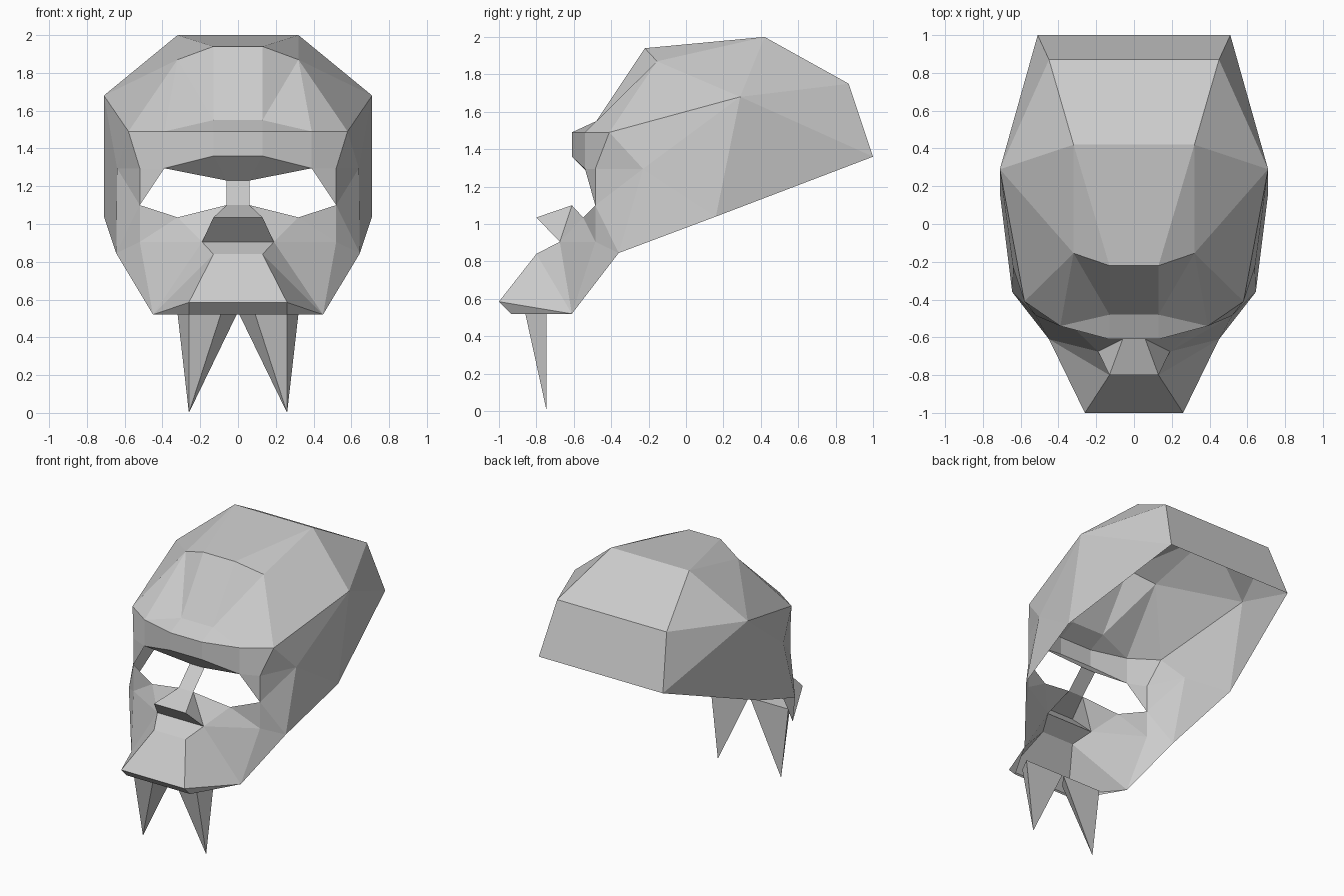
import bpy
import bmesh

default_cube = bpy.data.objects.get("Cube")
if default_cube:
    bpy.data.objects.remove(default_cube, do_unlink=True)

# Single bone-grey material shared by every part
bone = bpy.data.materials.new("bone_grey")
bone.use_nodes = True
colour = (0.6, 0.6, 0.6, 1)
bone.diffuse_color = colour
bone.node_tree.nodes["Principled BSDF"].inputs["Base Color"].default_value = colour


def build_mirrored(name, points, side_faces, centre_strips=()):
    """Build both halves from named points; strips bridge the middle."""
    bm = bmesh.new()
    halves = []
    for sign in (1, -1):
        halves.append({key: bm.verts.new((sign * x, y, z))
                       for key, (x, y, z) in points.items()})
    left, right = halves
    for face in side_faces:
        keys = face.split()
        bm.faces.new([left[k] for k in keys])
        bm.faces.new([right[k] for k in reversed(keys)])
    for strip in centre_strips:
        keys = strip.split()
        for a, b in zip(keys, keys[1:]):
            bm.faces.new((left[a], left[b], right[b], right[a]))
    bmesh.ops.recalc_face_normals(bm, faces=bm.faces[:])
    mesh = bpy.data.meshes.new(name)
    bm.to_mesh(mesh)
    bm.free()
    mesh.materials.append(bone)
    obj = bpy.data.objects.new(name, mesh)
    bpy.context.collection.objects.link(obj)
    return obj


# Landmarks on the left half of the skull
landmarks = {
    "crown": (0.32, 0.42, 2), "back_top": (0.45, 0.87, 1.75),
    "back_rim": (0.51, 1, 1.36), "temple": (0.71, 0.29, 1.68),
    "side_rim": (0.71, 0.16, 1.04), "fore_in": (0.13, -0.22, 1.94),
    "fore_out": (0.32, -0.155, 1.87), "ridge": (0.13, -0.48, 1.55),
    "brow_in": (0.13, -0.61, 1.49), "brow_mid": (0.39, -0.54, 1.49),
    "brow_out": (0.58, -0.41, 1.49), "under_in": (0.13, -0.61, 1.36),
    "under_mid": (0.39, -0.54, 1.295), "bridge": (0.06, -0.48, 1.23),
    "eye_top": (0.52, -0.485, 1.295), "eye_out": (0.52, -0.485, 1.1),
    "eye_low": (0.32, -0.55, 1.035), "cheek": (0.64, -0.23, 1.295),
    "cheek_low": (0.52, -0.485, 0.905), "jaw_back": (0.645, -0.36, 0.845),
    "nose_top": (0.06, -0.61, 1.1), "nose_tip": (0.13, -0.8, 1.035),
    "nostril": (0.19, -0.675, 0.905), "lip": (0.13, -0.8, 0.84),
    "muzzle": (0.26, -1, 0.585), "lip_edge": (0.26, -0.935, 0.52),
    "jaw_corner": (0.45, -0.61, 0.52),
}
skull_faces = [
    # cranium
    "crown temple back_top", "back_top temple back_rim",
    "temple side_rim back_rim", "crown fore_out temple",
    "crown fore_in fore_out", "fore_out brow_out temple",
    # forehead and brow
    "fore_in ridge fore_out", "ridge brow_mid fore_out",
    "fore_out brow_mid brow_out", "ridge brow_in brow_mid",
    "brow_in under_in under_mid brow_mid", "under_in bridge under_mid",
    "brow_mid under_mid eye_top brow_out", "under_mid eye_out eye_top",
    # side of the head
    "brow_out cheek temple", "brow_out eye_top cheek",
    "eye_top eye_out cheek", "eye_out jaw_back cheek",
    "cheek side_rim temple", "cheek jaw_back side_rim",
    # cheek and muzzle
    "eye_out cheek_low jaw_back", "eye_low cheek_low eye_out",
    "nose_top nostril eye_low", "eye_low nostril cheek_low",
    "nose_top nose_tip nostril", "nostril jaw_corner cheek_low",
    "cheek_low jaw_corner jaw_back", "nostril lip jaw_corner",
    "lip muzzle jaw_corner", "muzzle lip_edge jaw_corner",
]
skull_strips = [
    "back_rim back_top crown fore_in ridge brow_in under_in bridge "
    "nose_top nose_tip nostril lip muzzle lip_edge",
]
build_mirrored("skull", landmarks, skull_faces, skull_strips)

# Pair of long pointed fangs with flat backs
fang_points = {
    "inner": (0.005, -0.745, 0.525), "front_in": (0.09, -0.86, 0.525),
    "front_out": (0.26, -0.86, 0.525), "outer": (0.32, -0.745, 0.525),
    "tip": (0.26, -0.745, 0),
}
fang_faces = [
    "inner front_in tip", "front_in front_out tip", "front_out outer tip",
    "outer inner tip", "inner outer front_out front_in",
]
build_mirrored("fangs", fang_points, fang_faces)
